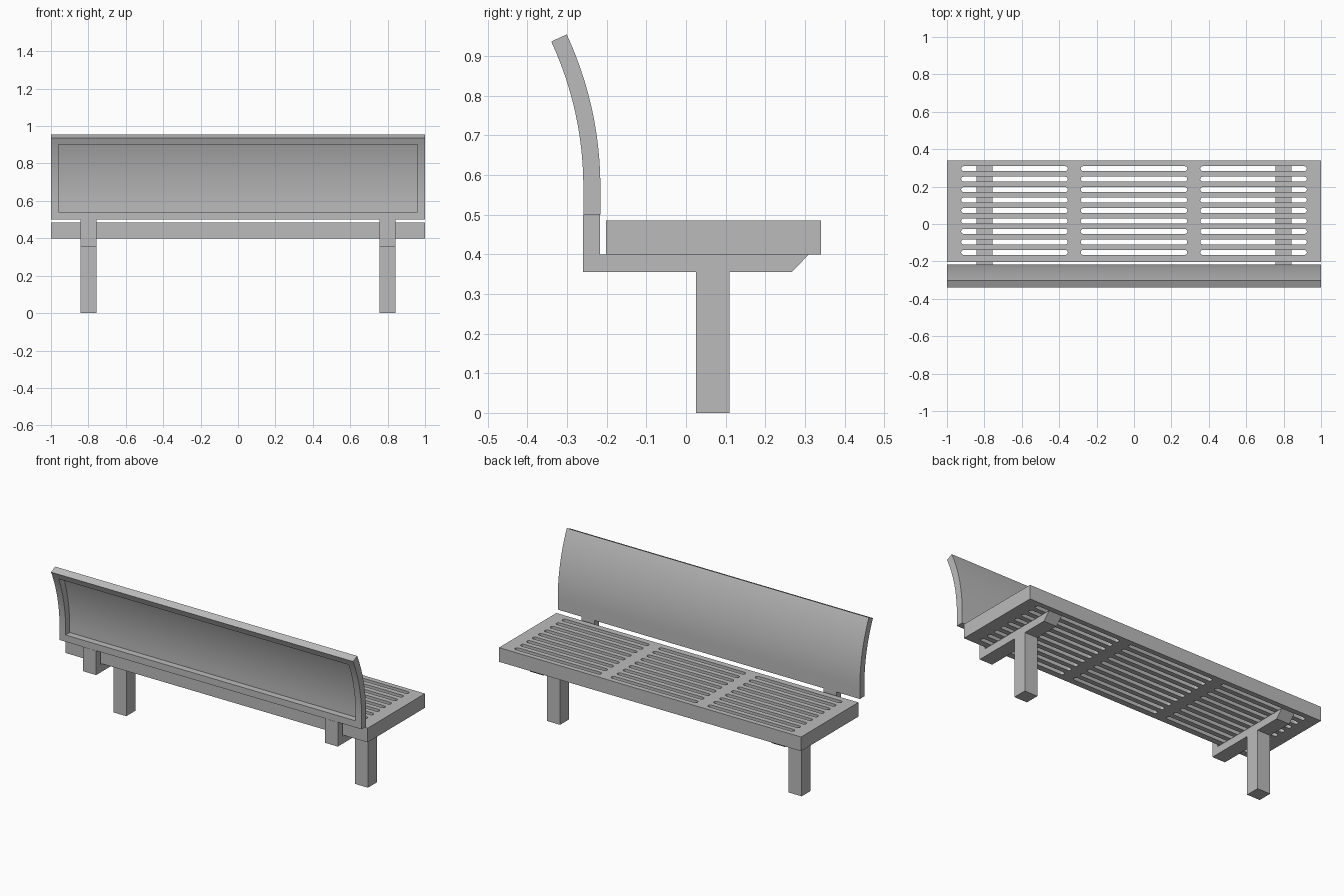
import bpy, bmesh
from math import sin, cos, pi, radians

if "Cube" in bpy.data.objects:
    bpy.data.objects.remove(bpy.data.objects["Cube"])

grey = bpy.data.materials.new("grey_metal")
grey.use_nodes = True
colour = (0.5, 0.5, 0.5, 1)
grey.diffuse_color = colour
grey.node_tree.nodes["Principled BSDF"].inputs["Base Color"].default_value = colour


def activate(obj):
    bpy.ops.object.select_all(action='DESELECT')
    obj.select_set(True)
    bpy.context.view_layer.objects.active = obj


def prism(name, profile, x0, x1):
    """Extrude a closed (y, z) profile along x."""
    bm = bmesh.new()
    face = bm.faces.new([bm.verts.new((x0, y, z)) for y, z in profile])
    moved = bmesh.ops.extrude_face_region(bm, geom=[face])["geom"]
    bmesh.ops.translate(bm, vec=(x1 - x0, 0, 0),
                        verts=[v for v in moved if isinstance(v, bmesh.types.BMVert)])
    bmesh.ops.recalc_face_normals(bm, faces=bm.faces)
    mesh = bpy.data.meshes.new(name)
    bm.to_mesh(mesh)
    bm.free()
    mesh.materials.append(grey)
    obj = bpy.data.objects.new(name, mesh)
    bpy.context.collection.objects.link(obj)
    return obj


# Legs with seat and backrest bracket in one profile
leg_profile = [(0.025, 0), (0.11, 0), (0.11, 0.355), (0.267, 0.355), (0.31, 0.4),
               (-0.217, 0.4), (-0.217, 0.5), (-0.26, 0.5), (-0.26, 0.355), (0.025, 0.355)]
for side, x in (("right", -0.8), ("left", 0.8)):
    prism(side + "_leg", leg_profile, x - 0.043, x + 0.043)

# Backrest: straight foot running into an arc, with a recessed panel behind
ARC_Y, ARC_Z, R_BACK, R_SEAT = -1.13, 0.57, 0.871, 0.914


def arc(radius, bottom, degrees, steps=24):
    sweep = [radians(degrees) * i / steps for i in range(steps + 1)]
    return [(ARC_Y + radius, bottom)] + [
        (ARC_Y + radius * cos(a), ARC_Z + radius * sin(a)) for a in sweep]


def curved_slab(name, r0, r1, bottom, degrees, half):
    profile = arc(r0, bottom, degrees) + arc(r1, bottom, degrees)[::-1]
    return prism(name, profile, -half, half)


backrest = curved_slab("backrest", R_BACK, R_SEAT, 0.5, 24.9, 1)
recess = curved_slab("recess_cutter", R_BACK - 0.05, R_SEAT - 0.004, 0.54, 22.3, 0.96)
recess.hide_render = True
cut = backrest.modifiers.new("recess", 'BOOLEAN')
cut.object = recess
cut.operation = 'DIFFERENCE'
cut.solver = 'EXACT'
activate(backrest)
bpy.ops.object.modifier_apply(modifier=cut.name)
bpy.data.objects.remove(recess)
bpy.ops.object.shade_smooth_by_angle(angle=radians(30))

# Seat: filled outline with rows of round-ended slots
curve = bpy.data.curves.new("seat", 'CURVE')
curve.dimensions = '2D'
curve.fill_mode = 'BOTH'
curve.extrude = 0.0425


def outline(points):
    spline = curve.splines.new('POLY')
    spline.points.add(len(points) - 1)
    for p, (x, y) in zip(spline.points, points):
        p.co = (x, y, 0, 1)
    spline.use_cyclic_u = True


def slot(cx, cy, half=0.285, r=0.013, steps=8):
    ends = []
    for s in (1, -1):
        for i in range(steps + 1):
            a = -pi / 2 + pi * i / steps
            ends.append((cx + s * (half - r + r * cos(a)), cy + s * r * sin(a)))
    outline(ends)


outline([(-1, -0.202), (1, -0.202), (1, 0.34), (-1, 0.34)])
for cx in (-0.639, 0, 0.639):
    for row in range(9):
        slot(cx, -0.152 + 0.056 * row)

seat = bpy.data.objects.new("seat", curve)
seat.location.z = 0.4425
bpy.context.collection.objects.link(seat)
activate(seat)
bpy.ops.object.convert(target='MESH')
seat = bpy.context.object
bm = bmesh.new()
bm.from_mesh(seat.data)
bmesh.ops.remove_doubles(bm, verts=bm.verts, dist=0.0001)
bmesh.ops.recalc_face_normals(bm, faces=bm.faces)
bm.to_mesh(seat.data)
bm.free()
seat.data.materials.clear()
seat.data.materials.append(grey)
bpy.ops.object.shade_smooth_by_angle(angle=radians(30))
